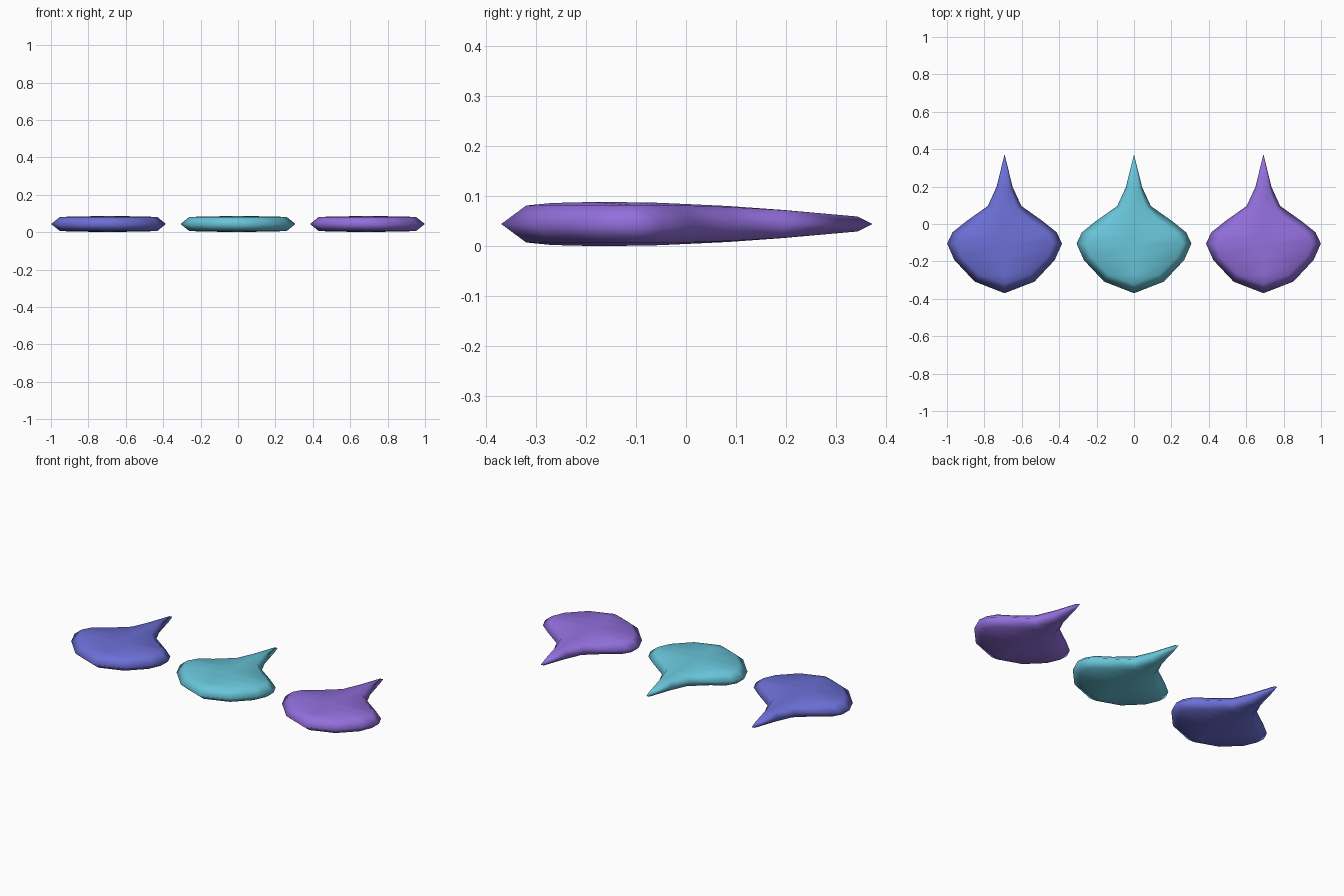
import bpy

if "Cube" in bpy.data.objects:
    bpy.data.objects.remove(bpy.data.objects["Cube"])

# Half outline of a drop, tip to base: (x, y) on the mid-height rim
RIM = [(0, .373), (.043, .198), (.09, .096), (.203, .016), (.279, -.045),
       (.307, -.105), (.268, -.193), (.16, -.308), (0, -.37)]
# Shoulder where the faces begin: (x, y, height above the middle)
SHOULDER = [(0, .343, .015), (.03, .19, .028), (.065, .085, .034),
            (.155, 0, .037), (.228, -.051, .038), (.26, -.105, .038),
            (.228, -.178, .038), (.135, -.27, .038), (0, -.32, .037)]
# Centre line of each face: (y, height)
SPINE = [(.343, .015), (.19, .0285), (.085, .036), (0, .040), (-.055, .0425),
         (-.11, .0435), (-.19, .044), (-.27, .042), (-.32, .037)]
MID = .044
SPACING = .692


def make_drop(name, x0, color):
    verts, faces, index = [], [], {}

    def v(x, y, z):
        key = (round(x, 5), round(y, 5), round(z, 5))
        if key not in index:
            index[key] = len(verts)
            verts.append((x, y, z + MID))
        return index[key]

    def quad(pts, flip):
        ids = list(dict.fromkeys(v(*p) for p in pts))
        if len(ids) > 2:
            faces.append(ids[::-1] if flip else ids)

    # The same quarter is built for left/right and top/bottom
    for sx in (1, -1):
        for sz in (1, -1):
            rim = [(sx * x, y, 0) for x, y in RIM]
            sh = [(sx * x, y, sz * h) for x, y, h in SHOULDER]
            sp = [(0, y, sz * h) for y, h in SPINE]
            for i in range(len(RIM) - 1):
                for a, b in ((rim, sh), (sh, sp)):
                    quad((a[i], b[i], b[i + 1], a[i + 1]), sx * sz < 0)

    mesh = bpy.data.meshes.new(name)
    mesh.from_pydata(verts, [], faces)
    mesh.update()
    mesh.shade_smooth()
    mat = bpy.data.materials.new(name + "_color")
    mat.diffuse_color = color
    mat.use_nodes = True
    mat.node_tree.nodes["Principled BSDF"].inputs["Base Color"].default_value = mat.diffuse_color
    mesh.materials.append(mat)
    obj = bpy.data.objects.new(name, mesh)
    obj.location.x = x0
    bpy.context.collection.objects.link(obj)


# Three drops in a row
make_drop("blue_drop", -SPACING, (.15, .16, .67, 1))
make_drop("cyan_drop", 0, (.14, .56, .70, 1))
make_drop("purple_drop", SPACING, (.29, .16, .72, 1))
